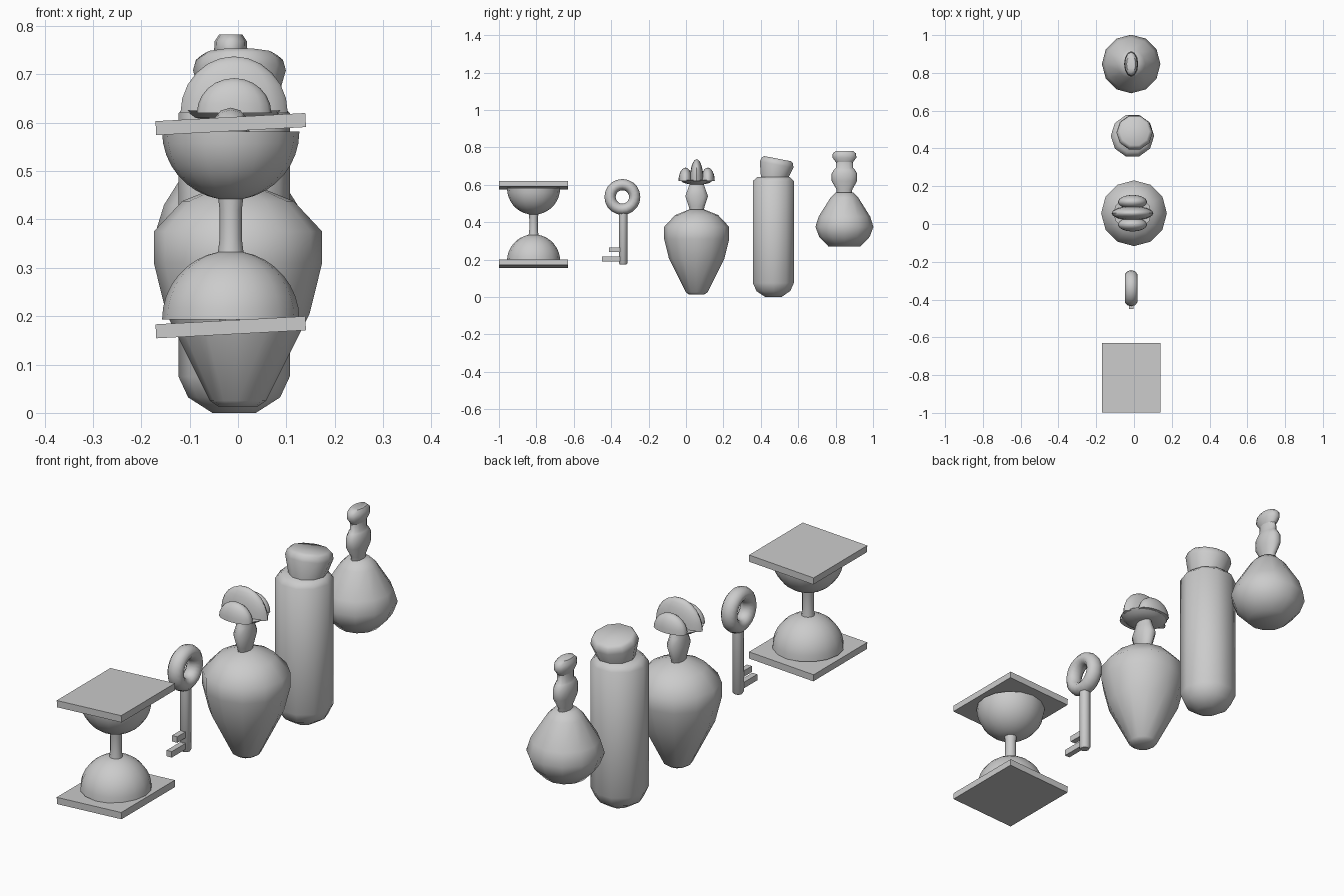
import bpy, bmesh, math
from mathutils import Matrix

if "Cube" in bpy.data.objects:
    bpy.data.objects.remove(bpy.data.objects["Cube"])


def finish(name, bm, angle=50):
    bmesh.ops.remove_doubles(bm, verts=bm.verts, dist=1e-5)
    bmesh.ops.recalc_face_normals(bm, faces=bm.faces)
    me = bpy.data.meshes.new(name)
    bm.to_mesh(me)
    bm.free()
    ob = bpy.data.objects.new(name, me)
    bpy.context.collection.objects.link(ob)
    bpy.ops.object.select_all(action='DESELECT')
    ob.select_set(True)
    bpy.context.view_layer.objects.active = ob
    bpy.ops.object.shade_smooth_by_angle(angle=math.radians(angle))
    return ob


def lathe(name, profile, n, loc=(0, 0, 0), sx=1.0, sy=1.0, rot=(0, 0, 0), angle=50):
    """Closed turned solid from (radius, height) points."""
    bm = bmesh.new()
    rings = [[bm.verts.new((sx * r * math.cos(2 * math.pi * i / n),
                            sy * r * math.sin(2 * math.pi * i / n), z))
              for i in range(n)] for r, z in profile]
    for a, b in zip(rings, rings[1:]):
        for i in range(n):
            j = (i + 1) % n
            bm.faces.new((a[i], a[j], b[j], b[i]))
    bm.faces.new(rings[0][::-1])
    bm.faces.new(rings[-1])
    ob = finish(name, bm, angle)
    ob.location, ob.rotation_euler = loc, rot
    return ob


def box(name, loc, size, rot=(0, 0, 0)):
    bm = bmesh.new()
    bmesh.ops.create_cube(bm, size=1, matrix=Matrix.Diagonal((*size, 1)))
    ob = finish(name, bm, 30)
    ob.location, ob.rotation_euler = loc, rot
    return ob


def half_dome(name, loc, radii):
    """Upper half of an ellipsoid with a flat base."""
    bm = bmesh.new()
    bmesh.ops.create_uvsphere(bm, u_segments=16, v_segments=12, radius=1,
                              matrix=Matrix.Diagonal((*radii, 1)))
    cut = bmesh.ops.bisect_plane(bm, geom=bm.verts[:] + bm.edges[:] + bm.faces[:],
                                 plane_co=(0, 0, 0), plane_no=(0, 0, -1), clear_outer=True)
    bmesh.ops.holes_fill(bm, edges=[e for e in bm.edges if e.is_boundary])
    ob = finish(name, bm)
    ob.location = loc
    return ob


# Hourglass: two tilted plates, two bulbs, a neck
X, Y = -0.015, -0.815
tilt = (0, math.radians(-3.1), 0)
for label, z in (("bottom", 0.177), ("top", 0.597)):
    box("hourglass_plate_" + label, (X, Y, z), (0.31, 0.368, 0.029), tilt)
arc = [(0.142 * math.cos(t), 0.142 * math.sin(t))
       for t in (math.radians(a) for a in range(0, 82, 10))]
lathe("hourglass_bulb_lower", [(r, 0.193 + z) for r, z in arc], 16, (X, Y, 0))
lathe("hourglass_bulb_upper", [(r, 0.582 - z) for r, z in arc], 16, (X, Y, 0))
lathe("hourglass_neck", [(0.028, 0.32), (0.023, 0.36), (0.023, 0.42), (0.028, 0.46)], 12, (X, Y, 0))

# Key: ring, shaft, two teeth
bpy.ops.mesh.primitive_torus_add(major_segments=20, minor_segments=10, major_radius=0.066,
                                 minor_radius=0.03, location=(-0.015, -0.34, 0.535),
                                 rotation=(0, math.pi / 2, 0))
ring = bpy.context.object
ring.name = "key_ring"
ring.scale.z = 1.15
bpy.ops.object.shade_smooth()
lathe("key_shaft", [(0.018, 0.175), (0.023, 0.182), (0.023, 0.46)], 8, (-0.015, -0.336, 0))
box("key_tooth_lower", (-0.015, -0.4, 0.203), (0.024, 0.1, 0.026))
box("key_tooth_upper", (-0.015, -0.38, 0.253), (0.024, 0.065, 0.026))

# Tall urn: body, flattened neck, lobed stopper
Y = 0.057
lathe("urn_body", [(0.04, 0.013), (0.058, 0.025), (0.148, 0.205), (0.174, 0.31), (0.174, 0.375),
                   (0.115, 0.438), (0.04, 0.468)], 12, (0, Y, 0))
lathe("urn_neck", [(0.035, 0.45), (0.045, 0.485), (0.064, 0.54), (0.05, 0.575), (0.036, 0.615)],
      10, (-0.005, Y, 0), sx=0.6)
lathe("urn_stopper_base", [(0.04, 0.602), (0.08, 0.61), (0.1, 0.625)], 14, (-0.008, Y, 0), sy=0.9)
half_dome("urn_stopper_lobe_middle", (-0.008, Y, 0.62), (0.111, 0.037, 0.117))
for label, s in (("front", -1), ("back", 1)):
    half_dome("urn_stopper_lobe_" + label, (-0.008, Y + s * 0.06, 0.62), (0.077, 0.037, 0.072))

# Cylinder bottle with a leaning cork
lathe("bottle_body", [(0.045, 0), (0.095, 0.032), (0.115, 0.075), (0.115, 0.62), (0.09, 0.643)],
      10, (-0.008, 0.467, 0))
lathe("bottle_cork", [(0.066, -0.12), (0.096, -0.014), (0.09, 0.008), (0.078, 0.018)], 10,
      (0.003, 0.487, 0.722), rot=(math.radians(-11), 0, 0))

# Round flask with flattened neck bulb and stopper
Y = 0.847
lathe("flask_body", [(0.085, 0.27), (0.135, 0.322), (0.155, 0.375), (0.138, 0.43), (0.075, 0.53),
                     (0.045, 0.56)], 12, (-0.015, Y, 0))
lathe("flask_neck", [(0.04, 0.54), (0.042, 0.575), (0.068, 0.62), (0.068, 0.66), (0.055, 0.682),
                     (0.046, 0.69), (0.045, 0.73)], 12, (-0.015, Y, 0), sx=0.55)
lathe("flask_stopper", [(0.045, 0.72), (0.064, 0.745), (0.062, 0.768), (0.045, 0.782)], 12,
      (-0.015, Y, 0), sx=0.54)
